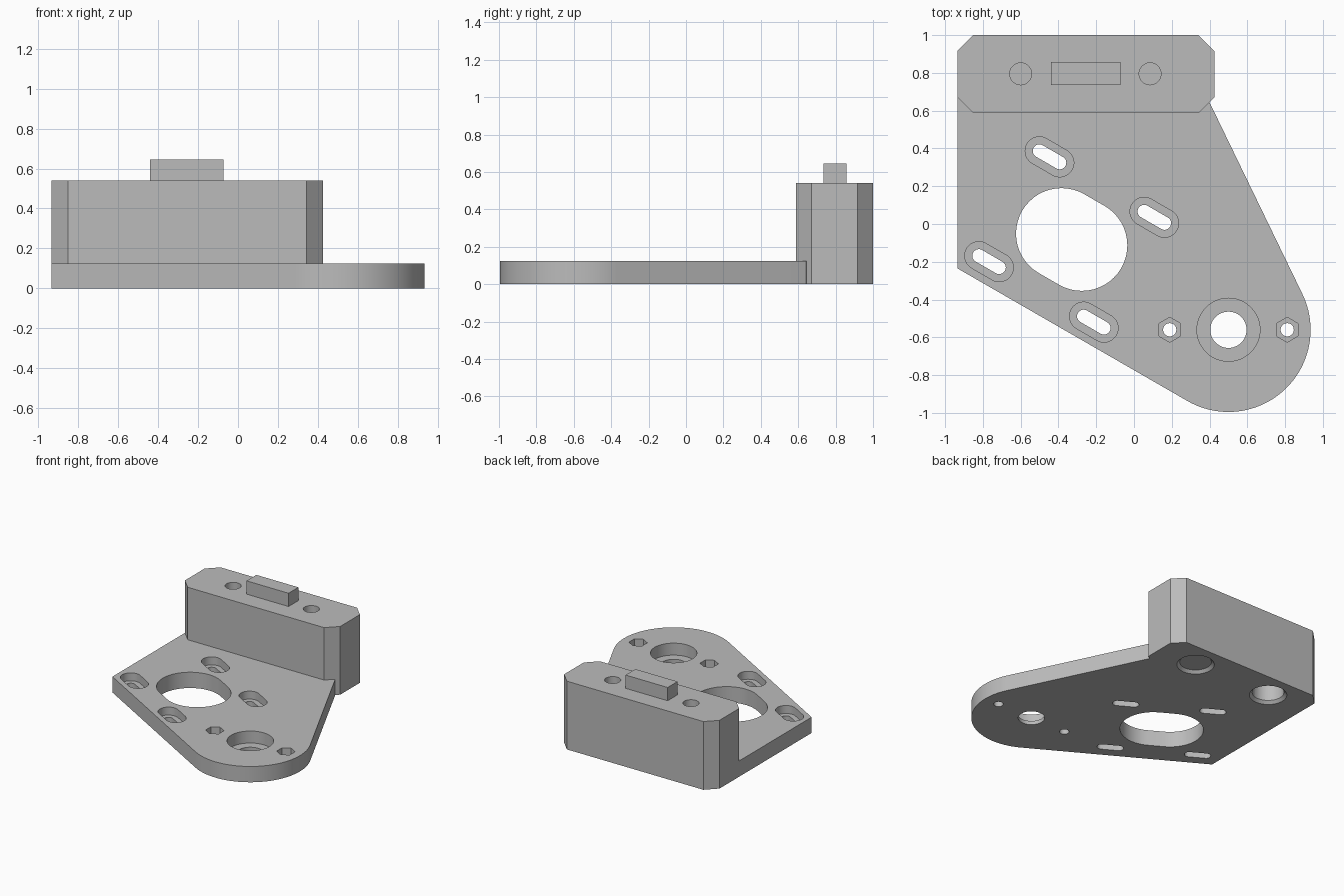
import bpy
import bmesh
from math import radians, cos, sin, pi
from mathutils import Vector, Matrix

if "Cube" in bpy.data.objects:
    bpy.data.objects.remove(bpy.data.objects["Cube"])

grey = bpy.data.materials.new("plain grey")
grey.use_nodes = True
grey.diffuse_color = (0.5, 0.5, 0.5, 1)
grey.node_tree.nodes["Principled BSDF"].inputs["Base Color"].default_value = (0.5, 0.5, 0.5, 1)

PLATE, BLOCK, KEY = 0.125, 0.54, 0.645
LOW = -0.1


def arc(center, radius, start, end, steps):
    """Points along an arc, angles in degrees."""
    angles = [radians(start + (end - start) * i / steps) for i in range(steps + 1)]
    return [(center[0] + radius * cos(a), center[1] + radius * sin(a)) for a in angles]


def circle(center, radius, sides=48, start=0):
    return arc(center, radius, start, start + 360, sides)[:-1]


def slot(center, radius, half=0.062, tilt=-30):
    """Stadium outline along a tilted axis."""
    d = Vector((cos(radians(tilt)), sin(radians(tilt)))) * half
    c = Vector(center)
    return (arc(c + d, radius, tilt - 90, tilt + 90, 24)
            + arc(c - d, radius, tilt + 90, tilt + 270, 24))


def finish(name, bm):
    bmesh.ops.recalc_face_normals(bm, faces=bm.faces)
    mesh = bpy.data.meshes.new(name)
    bm.to_mesh(mesh)
    bm.free()
    mesh.materials.append(grey)
    obj = bpy.data.objects.new(name, mesh)
    bpy.context.collection.objects.link(obj)
    return obj


def prism(name, outline, bottom, top):
    bm = bmesh.new()
    face = bm.faces.new([bm.verts.new((x, y, bottom)) for x, y in outline])
    result = bmesh.ops.extrude_face_region(bm, geom=[face])
    moved = [v for v in result["geom"] if isinstance(v, bmesh.types.BMVert)]
    bmesh.ops.translate(bm, verts=moved, vec=(0, 0, top - bottom))
    return finish(name, bm)


def cone(name, center, r1, r2, bottom, top):
    bm = bmesh.new()
    place = Matrix.Translation((center[0], center[1], (bottom + top) / 2))
    bmesh.ops.create_cone(bm, cap_ends=True, segments=48, radius1=r1, radius2=r2,
                          depth=top - bottom, matrix=place)
    return finish(name, bm)


def combine(target, tool, operation):
    mod = target.modifiers.new(operation.lower(), "BOOLEAN")
    mod.operation, mod.object, mod.solver = operation, tool, "EXACT"
    bpy.context.view_layer.update()
    bpy.context.view_layer.objects.active = target
    bpy.ops.object.modifier_apply(modifier=mod.name)
    bpy.data.objects.remove(tool)


def cut(outline, bottom, top):
    combine(bracket, prism("cutter", outline, bottom, top), "DIFFERENCE")


# Base plate: straight sides running tangent into a rounded nose
pivot = (0.5, -0.56)
plate_outline = ([(-0.935, 0.673), (-0.935, -0.235)]
                 + arc(pivot, 0.435, 240, 385.9, 48)
                 + [(0.402, 0.64), (0.3, 0.7), (-0.8, 0.7)])
bracket = prism("motor_bracket", plate_outline, 0, PLATE)

# Upright block with chamfered corners
x0, x1, y0, y1, c = -0.935, 0.425, 0.588, 1.0, 0.083
block_outline = [(x0 + c, y0), (x1 - c, y0), (x1, y0 + c), (x1, y1 - c),
                 (x1 - c, y1), (x0 + c, y1), (x0, y1 - c), (x0, y0 + c)]
combine(bracket, prism("upright_block", block_outline, 0, BLOCK), "UNION")

# Locating key on top of the block
key_outline = [(-0.44, 0.735), (-0.072, 0.735), (-0.072, 0.858), (-0.44, 0.858)]
combine(bracket, prism("locating_key", key_outline, BLOCK - 0.05, KEY), "UNION")

# Bolt holes: narrow from above, wide bore from below, thin web between
for x in (-0.6, 0.085):
    spot = (x, 0.795)
    cut(circle(spot, 0.058), 0.437, BLOCK + 0.1)
    cut(circle(spot, 0.115), LOW, 0.43)
    combine(bracket, cone("cutter", spot, 0.157, 0.115, -0.022, 0.022), "DIFFERENCE")

# Motor opening and four recessed adjustment slots
motor = Vector((-0.33, -0.082))
cut(slot(motor, 0.241), LOW, 0.3)
for i in range(4):
    a = radians(15 + 90 * i)
    spot = motor + Vector((cos(a), sin(a))) * 0.453
    cut(slot(spot, 0.035), LOW, 0.3)
    cut(slot(spot, 0.075), 0.062, 0.3)

# Bearing seat
cut(circle(pivot, 0.096), LOW, 0.3)
cut(circle(pivot, 0.167), 0.03, 0.3)

# Hexagonal nut pockets on either side of the bearing
for side in (-1, 1):
    spot = (pivot[0] + side * 0.311, pivot[1])
    cut(circle(spot, 0.035, 32), LOW, 0.3)
    cut(circle(spot, 0.066, 6, 30), 0.07, 0.3)

# Smooth round walls, keep edges sharp
bpy.ops.object.select_all(action="DESELECT")
bracket.select_set(True)
bpy.context.view_layer.objects.active = bracket
bpy.ops.object.shade_smooth_by_angle(angle=pi / 6)
